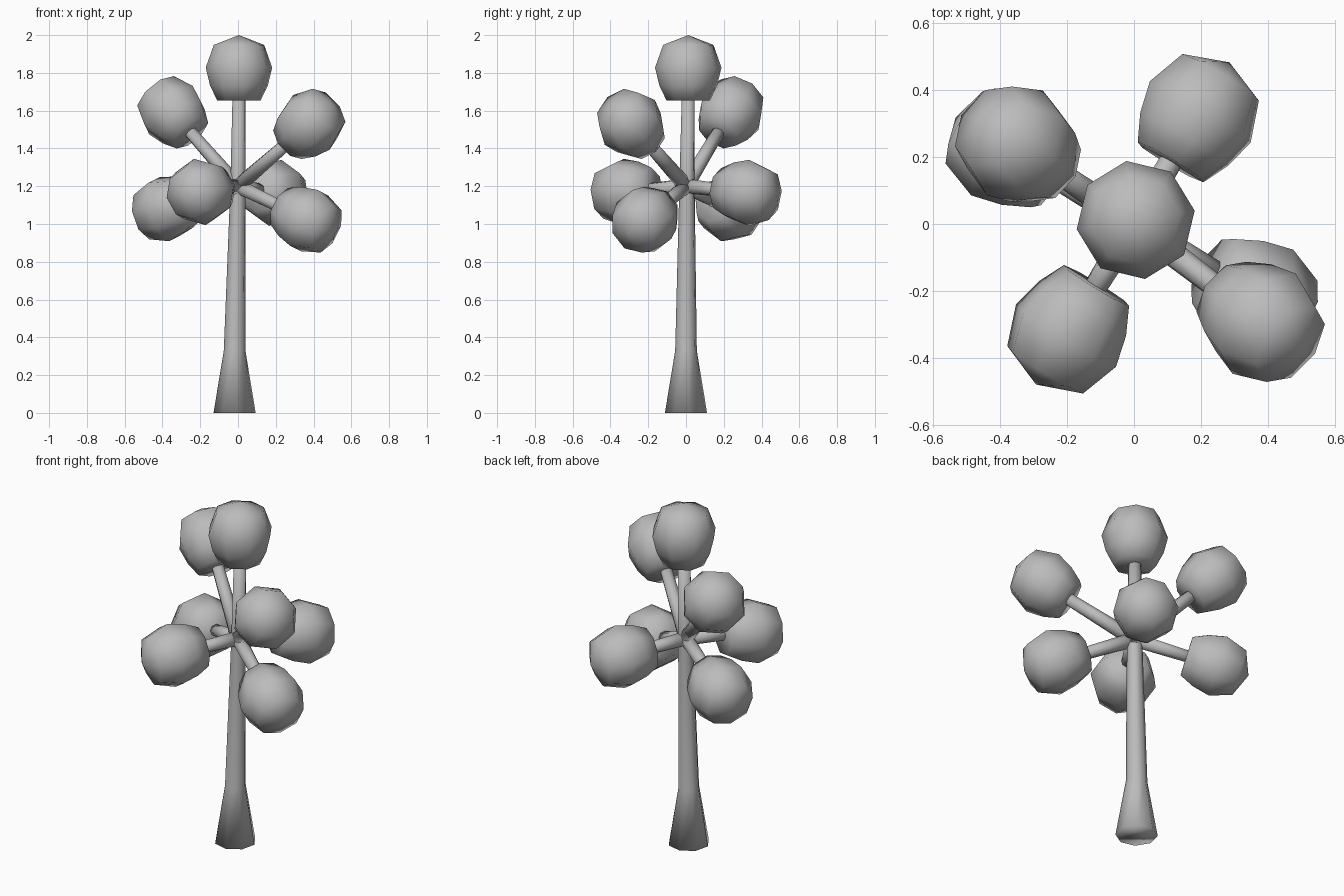
import bpy
import math
from mathutils import Vector, Matrix

cube = bpy.data.objects.get("Cube")
if cube:
    bpy.data.objects.remove(cube, do_unlink=True)

SIDES = 8
TWIST = math.radians(9)

grey = bpy.data.materials.new("plain grey")
grey.use_nodes = True
grey.diffuse_color = (0.5, 0.5, 0.5, 1)
grey.node_tree.nodes["Principled BSDF"].inputs["Base Color"].default_value = (0.5, 0.5, 0.5, 1)


def loft(name, rings, tip=None):
    """Eight-sided skin through rings of (centre, radius, rotation), with an optional pointed end."""
    verts, faces = [], []
    for centre, radius, turn in rings:
        for i in range(SIDES):
            a = TWIST + math.tau * i / SIDES
            spoke = Vector((math.cos(a), math.sin(a), 0)) * radius
            verts.append(Vector(centre) + turn @ spoke)
    for r in range(len(rings) - 1):
        for i in range(SIDES):
            j = (i + 1) % SIDES
            a, b = r * SIDES, (r + 1) * SIDES
            faces.append((a + i, a + j, b + j, b + i))
    faces.append(tuple(reversed(range(SIDES))))
    last = (len(rings) - 1) * SIDES
    if tip is None:
        faces.append(tuple(range(last, last + SIDES)))
    else:
        verts.append(Vector(tip))
        for i in range(SIDES):
            faces.append((last + i, last + (i + 1) % SIDES, len(verts) - 1))
    mesh = bpy.data.meshes.new(name)
    mesh.from_pydata(verts, [], faces)
    mesh.materials.append(grey)
    mesh.shade_smooth()
    obj = bpy.data.objects.new(name, mesh)
    bpy.context.collection.objects.link(obj)
    return obj


def foliage(name, centre, axis, turn):
    """Rounded clump, flat where the branch enters and pointed at the far end."""
    profile = [(-0.17, 0.116), (-0.09, 0.155), (0.005, 0.178), (0.125, 0.135)]
    rings = [(centre + axis * h, r, turn) for h, r in profile]
    loft(name, rings, centre + axis * 0.177)


# Trunk with a flared foot
upright = Matrix.Identity(3)
loft("trunk", [
    ((-0.018, 0, 0), 0.113, upright),
    ((-0.018, 0, 0.33), 0.058, upright),
    ((0, 0.005, 1.2), 0.041, upright),
    ((0.005, 0.012, 1.7), 0.034, upright),
])
foliage("top_foliage", Vector((0.005, 0.012, 1.823)), Vector((0, 0, 1)), upright)

# Branches, each ending in a clump
hub = Vector((0, 0, 1.2))
clumps = {
    "upper_back_right": (-0.352, 0.24, 1.60),
    "upper_front_left": (0.385, -0.295, 1.535),
    "lower_back_right": (-0.385, 0.23, 1.08),
    "lower_front_right": (-0.20, -0.328, 1.17),
    "lower_back_left": (0.195, 0.33, 1.165),
    "lower_front_left": (0.372, -0.22, 1.02),
}
for name, spot in clumps.items():
    centre = Vector(spot)
    axis = (centre - hub).normalized()
    turn = axis.to_track_quat("Z", "Y").to_matrix()
    loft(name + "_branch", [(hub, 0.041, turn), (centre - axis * 0.1, 0.033, turn)])
    foliage(name + "_foliage", centre, axis, turn)
